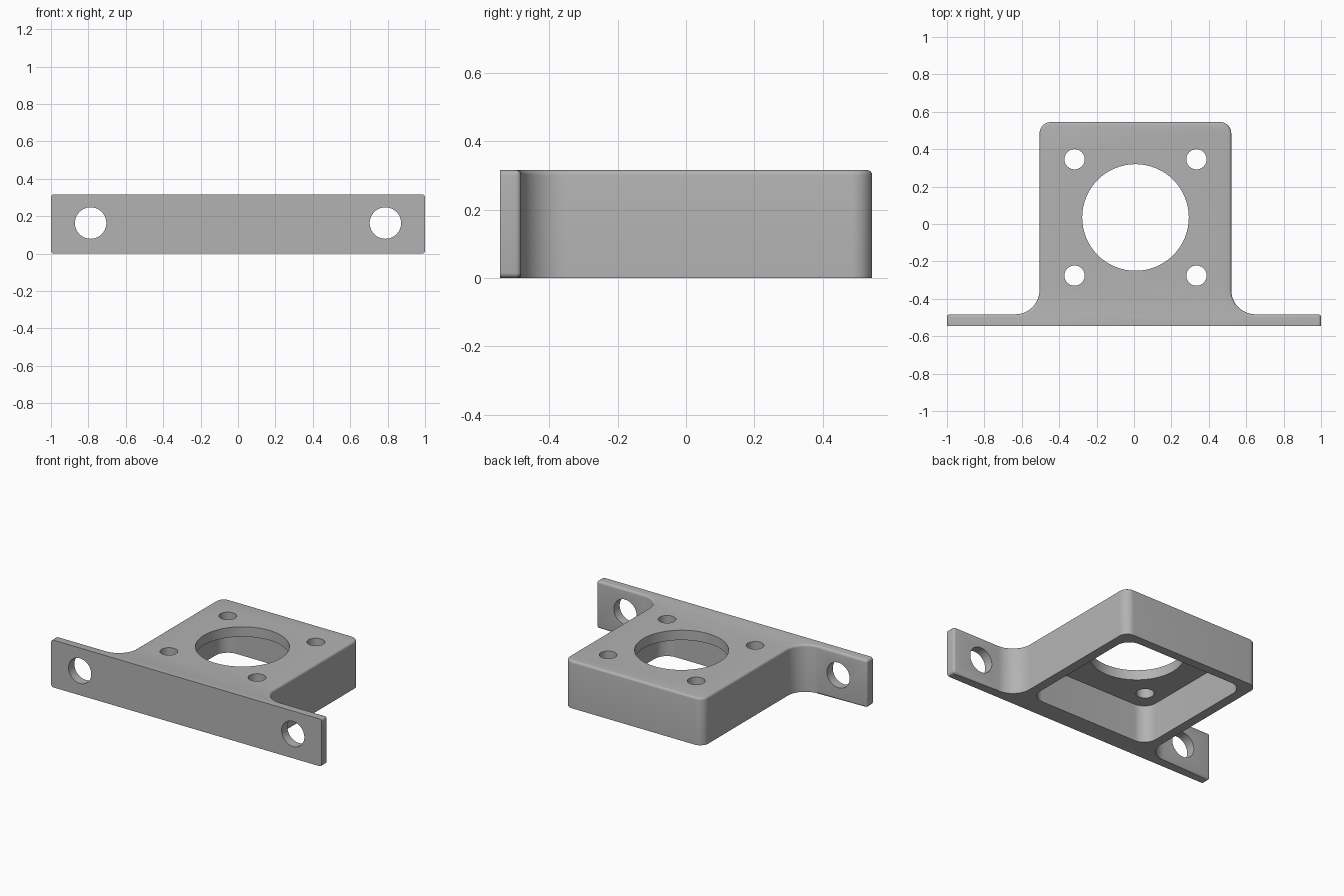
import bpy, bmesh, math
from mathutils import Matrix, Vector

cube = bpy.data.objects.get("Cube")
if cube:
    bpy.data.objects.remove(cube, do_unlink=True)

H = 0.316                                # overall height
FRONT, FLANGE_BACK, BACK = -0.545, -0.483, 0.545
LEFT, RIGHT = 0.52, -0.505               # body sides
CX, CY = 0.008, 0.035                    # motor opening centre
FILLET, CORNER, ROUND = 0.13, 0.06, 0.015

grey = bpy.data.materials.new("plain grey")
grey.use_nodes = True
color = (0.45, 0.45, 0.45, 1)
grey.diffuse_color = color
grey.node_tree.nodes["Principled BSDF"].inputs["Base Color"].default_value = color


def arc(cx, cy, r, start, end, steps=12):
    return [(cx + r * math.cos(math.radians(start + (end - start) * i / steps)),
             cy + r * math.sin(math.radians(start + (end - start) * i / steps)))
            for i in range(steps + 1)]


def prism(bm, outline, z0, z1):
    face = bm.faces.new([bm.verts.new((x, y, z0)) for x, y in outline])
    top = bmesh.ops.extrude_face_region(bm, geom=[face])["geom"]
    bmesh.ops.translate(bm, vec=(0, 0, z1 - z0),
                        verts=[v for v in top if isinstance(v, bmesh.types.BMVert)])
    bmesh.ops.recalc_face_normals(bm, faces=bm.faces)


def make_object(name, bm):
    mesh = bpy.data.meshes.new(name)
    bm.to_mesh(mesh)
    bm.free()
    mesh.materials.append(grey)
    ob = bpy.data.objects.new(name, mesh)
    bpy.context.collection.objects.link(ob)
    return ob


def cylinder(name, location, radius, depth, along_y=False):
    bm = bmesh.new()
    turn = Matrix.Rotation(math.pi / 2, 4, "X") if along_y else Matrix()
    bmesh.ops.create_cone(bm, cap_ends=True, segments=64, radius1=radius, radius2=radius,
                          depth=depth, matrix=Matrix.Translation(Vector(location)) @ turn)
    return make_object(name, bm)


# Bracket outline: front flange, concave fillets and rounded back corners
outline = [(-1, FRONT), (1, FRONT), (1, FLANGE_BACK)]
outline += arc(LEFT + FILLET, FLANGE_BACK + FILLET, FILLET, 270, 180)
outline += arc(LEFT - CORNER, BACK - CORNER, CORNER, 0, 90)
outline += arc(RIGHT + CORNER, BACK - CORNER, CORNER, 90, 180)
outline += arc(RIGHT - FILLET, FLANGE_BACK + FILLET, FILLET, 0, -90)
outline += [(-1, FLANGE_BACK)]
bm = bmesh.new()
prism(bm, outline, 0, H)


# Soften the top rim, flange ends and flange underside
def softened(edge):
    a, b = (v.co for v in edge.verts)
    mid = (a + b) / 2
    if mid.y < FRONT + 0.001:
        return False
    if abs(a.z - b.z) > 0.01:
        return abs(mid.x) > 0.99
    return mid.z > H - 0.001 or (abs(mid.x) > 0.66 and mid.y < FLANGE_BACK + 0.001)


bmesh.ops.bevel(bm, geom=[e for e in bm.edges if softened(e)], offset=ROUND,
                offset_type="OFFSET", segments=4, profile=0.5, affect="EDGES")
bmesh.ops.recalc_face_normals(bm, faces=bm.faces)
bracket = make_object("mounting_bracket", bm)

# Pocket under the top plate
half, r = 0.45, 0.09
pocket = []
for sx, sy, start in ((1, 1, 0), (-1, 1, 90), (-1, -1, 180), (1, -1, 270)):
    pocket += arc(CX + sx * (half - r), CY + sy * (half - r), r, start, start + 90)
bm = bmesh.new()
prism(bm, pocket, -0.1, 0.25)
cutters = [make_object("pocket_cutter", bm)]

# Central opening, four screw holes and two flange holes
cutters.append(cylinder("opening_cutter", (CX, CY, H), 0.285, 0.3))
for sx in (-1, 1):
    for sy in (-1, 1):
        cutters.append(cylinder("screw_cutter", (CX + sx * 0.326, CY + sy * 0.311, H), 0.054, 0.3))
    cutters.append(cylinder("flange_cutter", (sx * 0.788, -0.51, 0.163), 0.084, 0.3, True))

bpy.ops.object.select_all(action="DESELECT")
bracket.select_set(True)
bpy.context.view_layer.objects.active = bracket
for cutter in cutters:
    cutter.hide_render = True
    mod = bracket.modifiers.new("cut", "BOOLEAN")
    mod.operation, mod.solver, mod.object = "DIFFERENCE", "EXACT", cutter
    bpy.ops.object.modifier_apply(modifier=mod.name)
    bpy.data.objects.remove(cutter, do_unlink=True)

bpy.ops.object.shade_smooth_by_angle(angle=math.radians(30))
